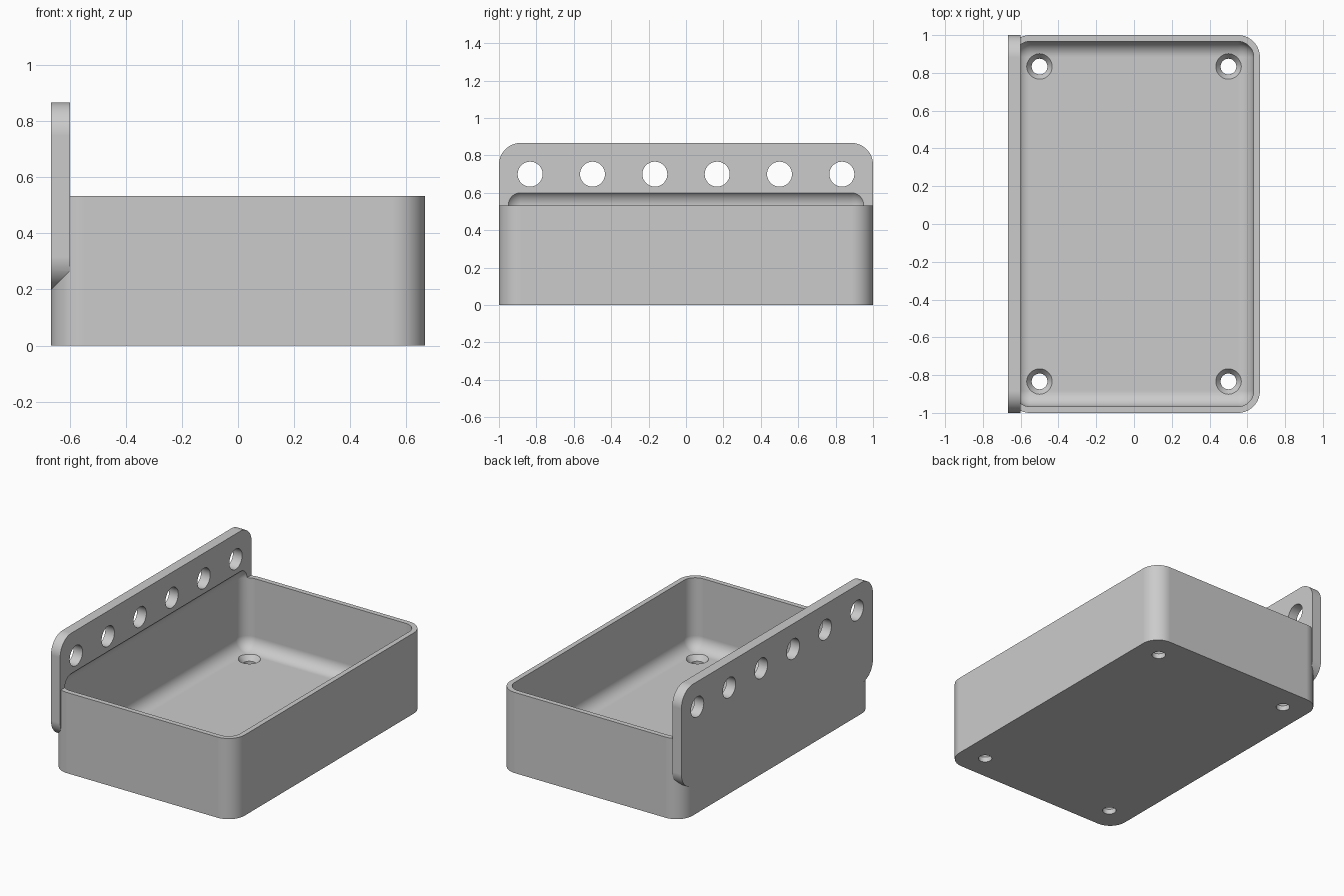
import bpy
import bmesh
import math
from mathutils import Matrix, Vector

old = bpy.data.objects.get("Cube")
if old:
    bpy.data.objects.remove(old, do_unlink=True)

HALF_X, HALF_Y = 2 / 3, 1.0
WALL, FLOOR = 1 / 30, 1 / 15
RIM = 0.533
OUTER_ROUND, INNER_ROUND = 0.1167, 0.0833
BORE, SINK = 0.0417, 0.0667

grey = bpy.data.materials.new("plain grey")
grey.use_nodes = True
grey.diffuse_color = (0.6, 0.6, 0.6, 1)
grey.node_tree.nodes["Principled BSDF"].inputs["Base Color"].default_value = grey.diffuse_color


def finish(name, bm):
    mesh = bpy.data.meshes.new(name)
    bmesh.ops.recalc_face_normals(bm, faces=bm.faces)
    bm.to_mesh(mesh)
    bm.free()
    mesh.materials.append(grey)
    obj = bpy.data.objects.new(name, mesh)
    bpy.context.collection.objects.link(obj)
    return obj


def rounded_box(name, low, high, radius, axis=None):
    """Box with edges rounded along one axis, or all edges if axis is None."""
    low, high = Vector(low), Vector(high)
    bm = bmesh.new()
    bmesh.ops.create_cube(bm, size=1)
    bmesh.ops.scale(bm, vec=high - low, verts=bm.verts)
    bmesh.ops.translate(bm, vec=(low + high) / 2, verts=bm.verts)
    edges = [e for e in bm.edges if axis is None
             or abs((e.verts[0].co - e.verts[1].co).normalized()[axis]) > 0.9]
    bmesh.ops.bevel(bm, geom=edges, offset=radius, offset_type='OFFSET',
                    segments=14, profile=0.5, affect='EDGES')
    return finish(name, bm)


def drill(name, centre, bottom_radius, top_radius, length, turn=None):
    bm = bmesh.new()
    bmesh.ops.create_cone(bm, cap_ends=True, segments=48, radius1=bottom_radius,
                          radius2=top_radius, depth=length)
    if turn:
        bmesh.ops.rotate(bm, matrix=turn, verts=bm.verts)
    bmesh.ops.translate(bm, vec=centre, verts=bm.verts)
    return finish(name, bm)


def combine(target, tool, operation):
    mod = target.modifiers.new(operation.lower(), 'BOOLEAN')
    mod.operation = operation
    mod.solver = 'EXACT'
    mod.object = tool
    bpy.context.view_layer.objects.active = target
    bpy.ops.object.modifier_apply(modifier=mod.name)
    bpy.data.objects.remove(tool, do_unlink=True)


# Tray body and the mounting plate along its right side
tray = rounded_box("tray_with_mounting_plate", (-HALF_X, -HALF_Y, 0),
                   (HALF_X, HALF_Y, RIM), OUTER_ROUND, axis=2)
plate = rounded_box("mounting_plate", (-HALF_X, -HALF_Y, 0.2),
                    (-0.6, HALF_Y, 0.867), OUTER_ROUND, axis=0)
combine(tray, plate, 'UNION')

# Filleted cavity, running slightly into the plate
cavity = rounded_box("cavity", (WALL - HALF_X, WALL - HALF_Y, FLOOR),
                     (HALF_X - WALL, HALF_Y - WALL, 0.617), INNER_ROUND)
combine(tray, cavity, 'DIFFERENCE')

# Row of holes through the plate
sideways = Matrix.Rotation(math.pi / 2, 3, 'Y')
for i in range(6):
    hole = drill("plate_hole", (-0.633, (i - 2.5) / 3, 0.7), SINK, SINK, 0.2, sideways)
    combine(tray, hole, 'DIFFERENCE')

# Countersunk screw holes; each cone runs on past the floor into its fillet
rise = 0.04
top = SINK + (SINK - BORE) * (rise - WALL) / WALL
for x in (-0.5, 0.5):
    for y in (-5 / 6, 5 / 6):
        combine(tray, drill("screw_hole", (x, y, 0.05), BORE, BORE, 0.2), 'DIFFERENCE')
        sink = drill("countersink", (x, y, FLOOR - WALL + rise / 2), BORE, top, rise)
        combine(tray, sink, 'DIFFERENCE')

# Smooth rounds, crisp edges and truly flat flats
bpy.ops.object.select_all(action='DESELECT')
tray.select_set(True)
bpy.context.view_layer.objects.active = tray
bpy.ops.object.shade_smooth_by_angle(angle=math.radians(25))
flats = tray.modifiers.new("flat_faces", 'WEIGHTED_NORMAL')
flats.keep_sharp = True
